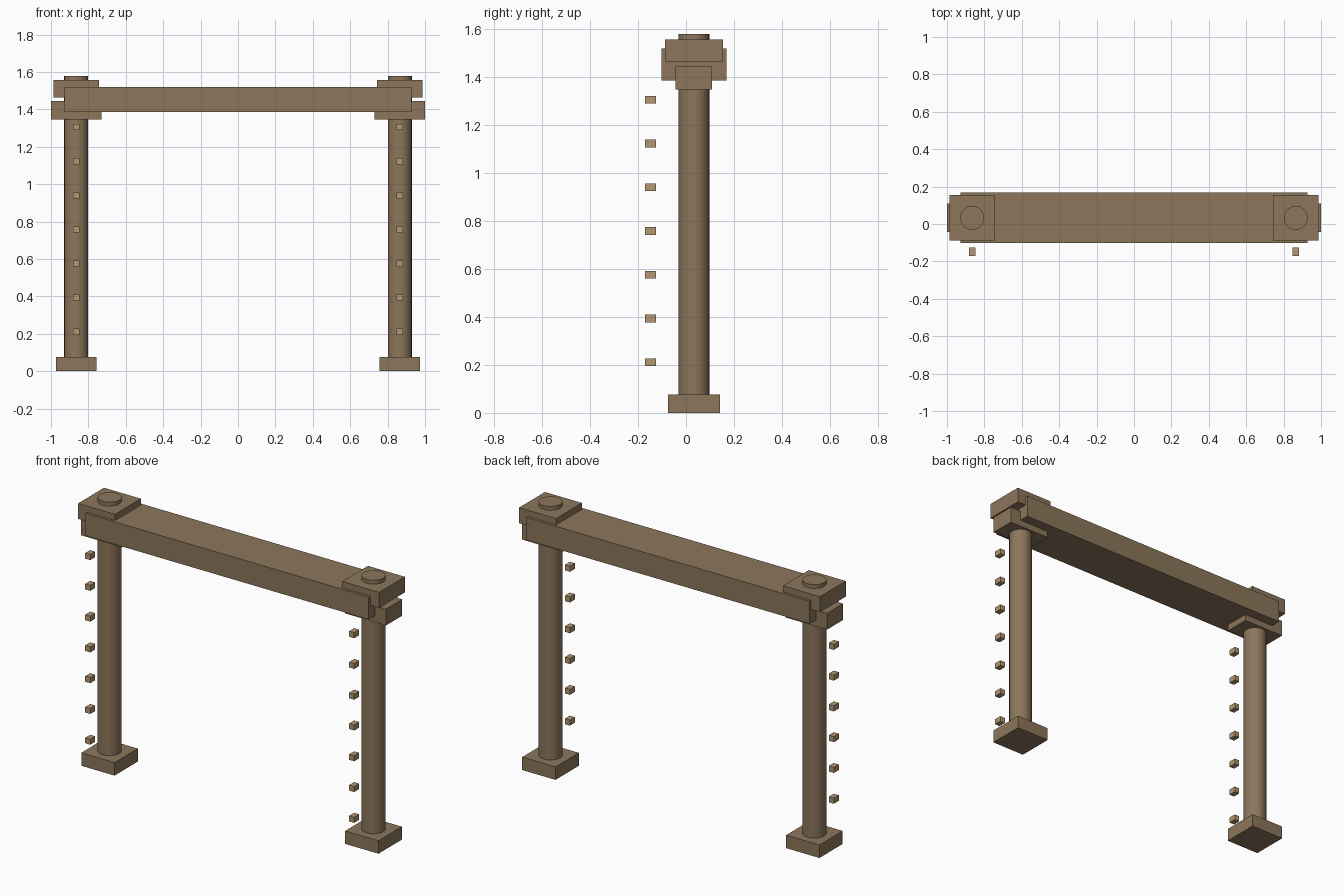
import bpy

if "Cube" in bpy.data.objects:
    bpy.data.objects.remove(bpy.data.objects["Cube"])

CY = 0.033   # depth centre of the frame
PX = 0.865   # distance of each post from the middle


def material(name, rgb):
    m = bpy.data.materials.new(name)
    m.diffuse_color = (*rgb, 1)
    m.use_nodes = True
    m.node_tree.nodes["Principled BSDF"].inputs["Base Color"].default_value = m.diffuse_color
    return m


WOOD = material("wood", (0.263, 0.181, 0.105))
PEG = material("light_wood", (0.445, 0.305, 0.168))


def block(name, centre, size, mat=WOOD):
    bpy.ops.mesh.primitive_cube_add(size=1, location=centre)
    ob = bpy.context.object
    ob.name = name
    ob.scale = size
    bpy.ops.object.transform_apply(location=False, rotation=False, scale=True)
    ob.data.materials.append(mat)
    return ob


for side, s in (("left", -1), ("right", 1)):
    x = s * PX
    # foot, round post and the two stacked head blocks
    block(f"{side}_foot", (x, CY, 0.0385), (0.218, 0.218, 0.077))
    bpy.ops.mesh.primitive_cylinder_add(vertices=32, radius=0.064, depth=1.579,
                                        location=(x, CY, 0.7895))
    post = bpy.context.object
    post.name = f"{side}_post"
    post.data.materials.append(WOOD)
    bpy.ops.object.shade_smooth_by_angle()
    block(f"{side}_lower_bracket", (x, CY, 1.395), (0.27, 0.152, 0.097))
    block(f"{side}_upper_cap", (x, CY, 1.51), (0.242, 0.242, 0.092))
    # column of small pegs in front of the post
    for i in range(7):
        block(f"{side}_peg_{i + 1}", (x, -0.148, 0.211 + i * 0.1823),
              (0.033, 0.046, 0.033), PEG)

# crossbeam
block("crossbeam", (0, CY, 1.452), (1.857, 0.271, 0.133))
